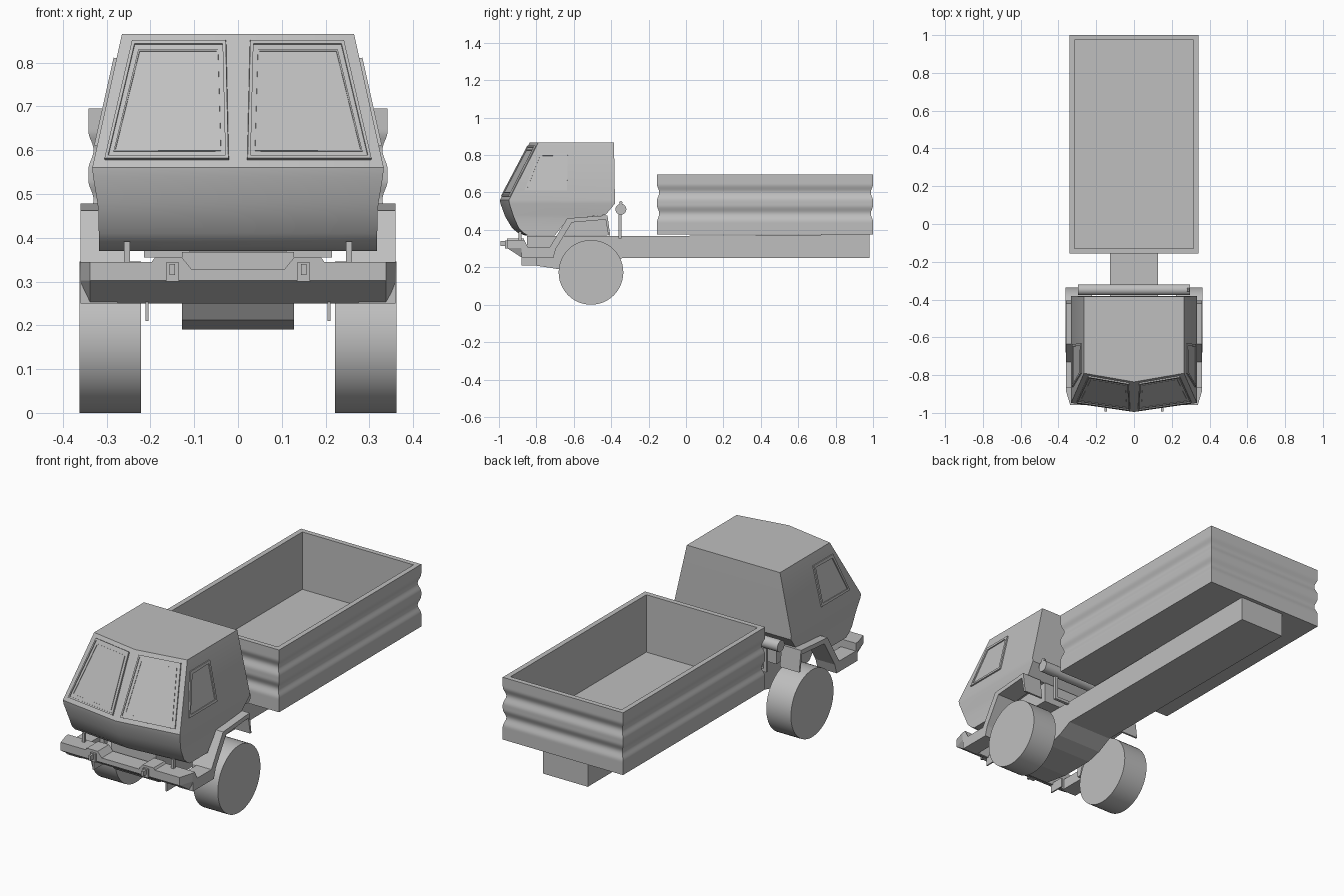
import bpy, bmesh, math
from mathutils import Vector

cube = bpy.data.objects.get("Cube")
if cube:
    bpy.data.objects.remove(cube, do_unlink=True)

GREY = (0.52, 0.52, 0.52, 1)
mat = bpy.data.materials.new("plain grey")
mat.use_nodes = True
mat.diffuse_color = GREY
mat.node_tree.nodes["Principled BSDF"].inputs["Base Color"].default_value = GREY


def finish(name, bm, smooth=None):
    bmesh.ops.recalc_face_normals(bm, faces=bm.faces)
    mesh = bpy.data.meshes.new(name)
    bm.to_mesh(mesh)
    bm.free()
    mesh.materials.append(mat)
    ob = bpy.data.objects.new(name, mesh)
    bpy.context.collection.objects.link(ob)
    if smooth:
        bpy.ops.object.select_all(action='DESELECT')
        ob.select_set(True)
        bpy.context.view_layer.objects.active = ob
        bpy.ops.object.shade_smooth_by_angle(angle=math.radians(smooth))
    return ob


def loft(name, rings, smooth=None, caps=True):
    """Skin a list of equal-sized rings of points."""
    bm = bmesh.new()
    vs = [[bm.verts.new(p) for p in ring] for ring in rings]
    n = len(vs[0])
    for a, b in zip(vs, vs[1:]):
        for i in range(n):
            j = (i + 1) % n
            bm.faces.new((a[i], a[j], b[j], b[i]))
    if caps:
        bm.faces.new(vs[0])
        bm.faces.new(vs[-1])
    return finish(name, bm, smooth)


def prism(name, profile, x0, x1):
    """Extrude a (y, z) profile across x."""
    return loft(name, [[(x, y, z) for y, z in profile] for x in (x0, x1)])


def box(name, x0, x1, y0, y1, z0, z1):
    return prism(name, [(y0, z0), (y1, z0), (y1, z1), (y0, z1)], x0, x1)


def drum(name, x0, x1, y, z, r, n=48):
    ring = [(y + r * math.cos(2 * math.pi * i / n), z + r * math.sin(2 * math.pi * i / n))
            for i in range(n)]
    ob = prism(name, ring, x0, x1)
    bpy.ops.object.select_all(action='DESELECT')
    ob.select_set(True)
    bpy.context.view_layer.objects.active = ob
    bpy.ops.object.shade_smooth_by_angle(angle=math.radians(30))


def window(name, corners, outward, steps):
    """Thin stepped frame and pane on a sloping wall; steps are (inset, height)."""
    pts = [Vector(c) for c in corners]
    mid = sum(pts, Vector()) / 4
    normal = (pts[2] - pts[0]).cross(pts[3] - pts[1]).normalized()
    if normal.dot(Vector(outward)) < 0:
        normal.negate()
    rings = []
    for inset, height in steps:
        rings.append([p + (mid - p).normalized() * inset * 1.4 + normal * height for p in pts])
    loft(name, rings)


# cab: z, half width, front at centre, front at side, rear
levels = [
    (0.866, 0.265, -0.836, -0.79, -0.385),
    (0.56, 0.333, -0.995, -0.947, -0.38),
    (0.54, 0.331, -0.992, -0.944, -0.38),
    (0.48, 0.321, -0.97, -0.925, -0.43),
    (0.46, 0.319, -0.96, -0.917, -0.63),
    (0.41, 0.318, -0.93, -0.895, -0.67),
    (0.385, 0.318, -0.90, -0.87, -0.69),
    (0.37, 0.318, -0.86, -0.845, -0.70),
]
loft("cab", [[(-w, r, z), (-w, s, z), (0, c, z), (w, s, z), (w, r, z)]
             for z, w, c, s, r in levels], smooth=35)
box("cab_underbody", -0.22, 0.22, -0.66, -0.42, 0.37, 0.475)


def wall(z):
    """Half width, centre front and side front of the upper cab at a height."""
    t = (levels[0][0] - z) / (levels[0][0] - levels[1][0])
    return [a + (b - a) * t for a, b in zip(levels[0][1:4], levels[1][1:4])]


def on_front(x, z):
    w, c, s = wall(z)
    return (x, c + (s - c) * abs(x) / w, z)


FRAME = [(0, -0.004), (0, 0.008), (0.008, 0.008), (0.008, 0.003),
         (0.02, 0.003), (0.02, 0.006), (0.024, 0.006), (0.024, 0.003)]
SIDE_FRAME = [(0, -0.004), (0, 0.007), (0.013, 0.007), (0.013, 0.002)]

for side, s in (("right", -1), ("left", 1)):
    # glazing
    window(side + "_windscreen",
           [on_front(s * x, z) for x, z in
            ((0.027, 0.848), (0.241, 0.848), (0.304, 0.578), (0.021, 0.578))],
           (0, -1, 0), FRAME)
    window(side + "_side_window",
           [(s * wall(z)[0], y, z) for y, z in
            ((-0.79, 0.81), (-0.632, 0.81), (-0.636, 0.61), (-0.863, 0.61))],
           (s, 0, 0), SIDE_FRAME)
    # wheel, mudguard and step
    drum(side + "_front_wheel", s * 0.222, s * 0.362, -0.508, 0.173, 0.173)
    prism(side + "_mudguard",
          [(-0.73, 0.25), (-0.73, 0.305), (-0.635, 0.462), (-0.42, 0.478), (-0.405, 0.37),
           (-0.415, 0.37), (-0.43, 0.455), (-0.61, 0.44), (-0.695, 0.30), (-0.71, 0.25)],
          s * 0.25, s * 0.36)
    box(side + "_step", s * 0.275, s * 0.36, -0.88, -0.72, 0.25, 0.305)
    # bumper fittings
    box(side + "_marker_post", s * 0.247, s * 0.26, -0.895, -0.88, 0.33, 0.392)
    box(side + "_lower_bracket", s * 0.204, s * 0.211, -0.88, -0.80, 0.21, 0.26)
    box(side + "_hook_plate", s * 0.135, s * 0.165, -0.967, -0.95, 0.30, 0.343)
    box(side + "_tow_hook", s * 0.144, s * 0.156, -0.992, -0.96, 0.315, 0.34)
    box(side + "_tank_post", s * 0.20, s * 0.215, -0.36, -0.345, 0.36, 0.50)
    box(side + "_tank_arm", s * 0.11, s * 0.215, -0.36, -0.345, 0.355, 0.37)

# bumper: x, top height, front face
half = [(0.36, 0.345, -0.885), (0.338, 0.345, -0.957), (0.197, 0.345, -0.957),
        (0.19, 0.355, -0.957), (0.128, 0.355, -0.957), (0.105, 0.327, -0.957)]
stations = [(-x, t, f) for x, t, f in half] + half[::-1]
loft("bumper", [[(x, f, t), (x, f, 0.303), (x, max(f + 0.07, -0.875), 0.25),
                 (x, -0.865, 0.25), (x, -0.865, t)] for x, t, f in stations])

# chassis with the deeper engine section under the cab
prism("chassis", [(-0.85, 0.367), (-0.85, 0.25), (-0.82, 0.212), (-0.68, 0.19), (-0.5, 0.19),
                  (-0.42, 0.21), (-0.34, 0.25), (0.98, 0.25), (0.98, 0.376), (-0.2, 0.367)],
      -0.128, 0.128)

# cross tank behind the cab with its filler post
drum("cross_tank", -0.296, 0.296, -0.348, 0.51, 0.029, 32)
drum("filler_cap", 0.28, 0.295, -0.348, 0.545, 0.009, 12)


# cargo bed: grooved walls, open top
def rect(z, inset):
    x, y0, y1 = 0.342 - inset, -0.155 + inset, 1.0 - inset
    return [(-x, y0, z), (x, y0, z), (x, y1, z), (-x, y1, z)]


def groove(z):
    depth = 0
    for centre in (0.6, 0.487):
        d = abs(z - centre) / 0.045
        if d < 1:
            depth = 0.006 * (1 + math.cos(math.pi * d))
    return depth


steps = 48
heights = [0.375 + 0.32 * i / steps for i in range(steps + 1)]
loft("cargo_bed", [rect(z, groove(z)) for z in heights]
     + [rect(0.695, 0.026), rect(0.40, 0.026)], smooth=30)
